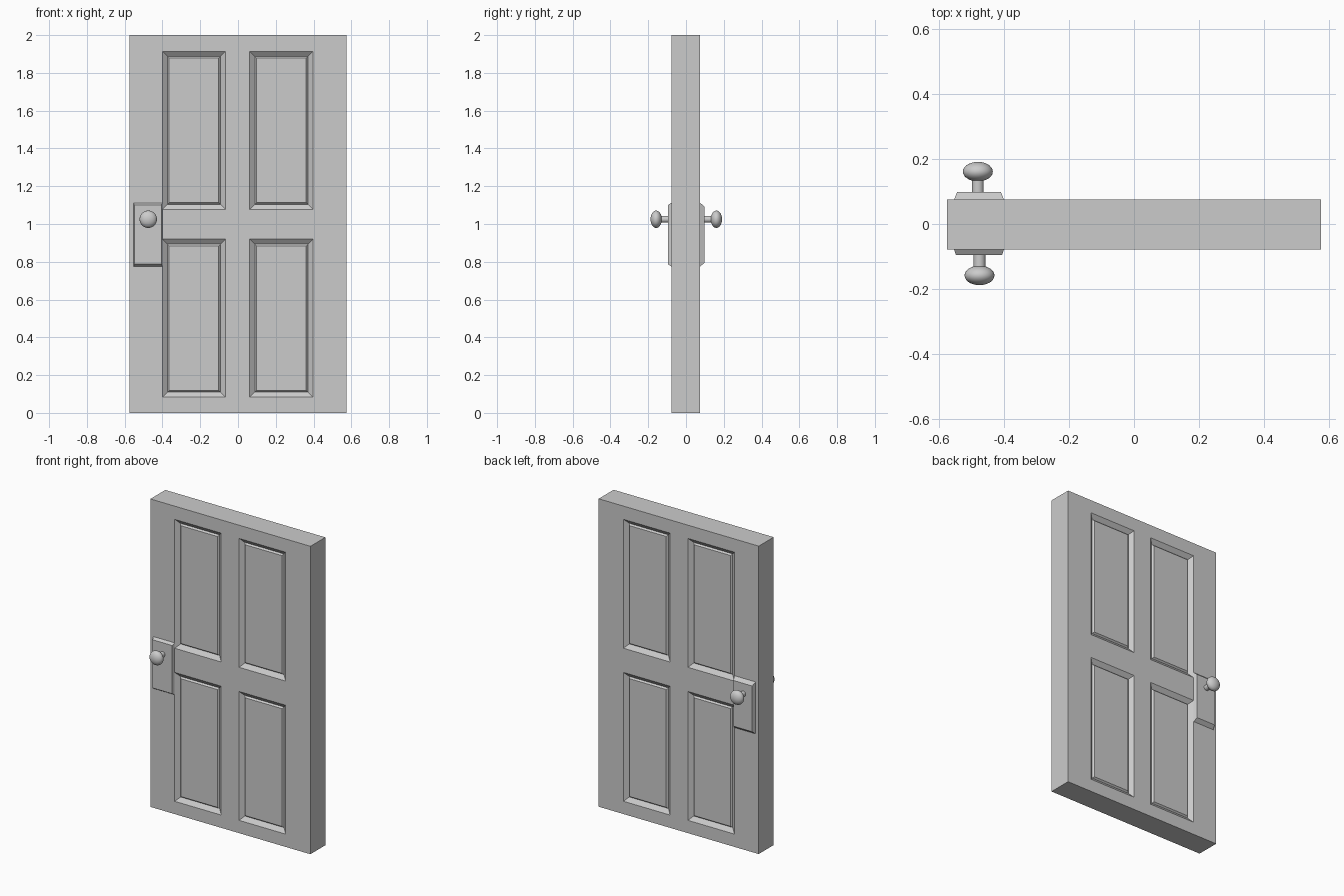
import bpy, bmesh, math
from mathutils import Vector

if "Cube" in bpy.data.objects:
    bpy.data.objects.remove(bpy.data.objects["Cube"])

Y_FRONT, Y_BACK = -0.078, 0.075
XS = [-0.575, -0.40, -0.066, 0.062, 0.397, 0.575]
ZS = [0, 0.083, 0.92, 1.077, 1.914, 2.0]


def finish(bm, name):
    bmesh.ops.recalc_face_normals(bm, faces=bm.faces)
    me = bpy.data.meshes.new(name)
    bm.to_mesh(me)
    bm.free()
    ob = bpy.data.objects.new(name, me)
    bpy.context.collection.objects.link(ob)
    return ob


# Door slab: a gridded front and back joined by the rim, four panels per side
def door():
    bm = bmesh.new()
    grid = [[[bm.verts.new((x, y, z)) for z in ZS] for x in XS] for y in (Y_FRONT, Y_BACK)]
    n = len(XS) - 1
    panels = []
    for side, g in enumerate(grid):
        for i in range(n):
            for k in range(n):
                f = [g[i][k], g[i + 1][k], g[i + 1][k + 1], g[i][k + 1]]
                face = bm.faces.new(f[::-1] if side else f)
                if i in (1, 3) and k in (1, 3):
                    panels.append(face)
    rim = [e for e in bm.edges if e.is_boundary]
    bmesh.ops.bridge_loops(bm, edges=rim)
    bm.normal_update()
    # sloped recess, then a slightly raised field
    bmesh.ops.inset_individual(bm, faces=panels, thickness=0.027, depth=-0.022, use_even_offset=True)
    bm.normal_update()
    bmesh.ops.inset_individual(bm, faces=panels, thickness=0.009, depth=0.01, use_even_offset=True)
    finish(bm, "door_slab")


# Bevelled lock plate
def plate(name, y0, y1, bx, bz):
    bm = bmesh.new()
    rings = []
    for y, dx, dz in ((y0, 0, 0), (y1, bx, bz)):
        x0, x1, z0, z1 = -0.553 + dx, -0.40 - dx, 0.775 + dz, 1.112 - dz
        rings.append([bm.verts.new(p) for p in ((x0, y, z0), (x1, y, z0), (x1, y, z1), (x0, y, z1))])
    a, b = rings
    bm.faces.new(a)
    bm.faces.new(b)
    for i in range(4):
        j = (i + 1) % 4
        bm.faces.new((a[i], a[j], b[j], b[i]))
    finish(bm, name)


# Knob with its stem, turned from a profile of (radius, distance from door face)
def knob(name, x, y_base, s):
    prof = [(0.0, 0.0), (0.018, 0.0), (0.018, 0.06)]
    start = math.asin(0.018 / 0.046)
    for i in range(13):
        t = start + (math.pi - start) * i / 12
        prof.append((0.046 * math.sin(t) if i < 12 else 0.0, 0.083 - 0.03 * math.cos(t)))
    bm = bmesh.new()
    verts = [bm.verts.new((r, d, 0)) for r, d in prof]
    edges = [bm.edges.new(p) for p in zip(verts, verts[1:])]
    bmesh.ops.spin(bm, geom=verts + edges, cent=(0, 0, 0), axis=(0, 1, 0),
                   angle=math.tau, steps=32)
    bmesh.ops.remove_doubles(bm, verts=bm.verts, dist=1e-5)
    for v in bm.verts:
        v.co = Vector((x + v.co.x, y_base + s * v.co.y, 1.025 + v.co.z))
    ob = finish(bm, name)
    bpy.ops.object.select_all(action='DESELECT')
    ob.select_set(True)
    bpy.context.view_layer.objects.active = ob
    bpy.ops.object.shade_smooth_by_angle(angle=math.radians(35))


door()
plate("front_lock_plate", Y_FRONT, -0.096, 0.006, 0.012)
plate("back_lock_plate", Y_BACK, 0.098, 0.009, 0.02)
knob("front_knob", -0.475, Y_FRONT + 0.003, -1)
knob("back_knob", -0.48, Y_BACK + 0.003, 1)
